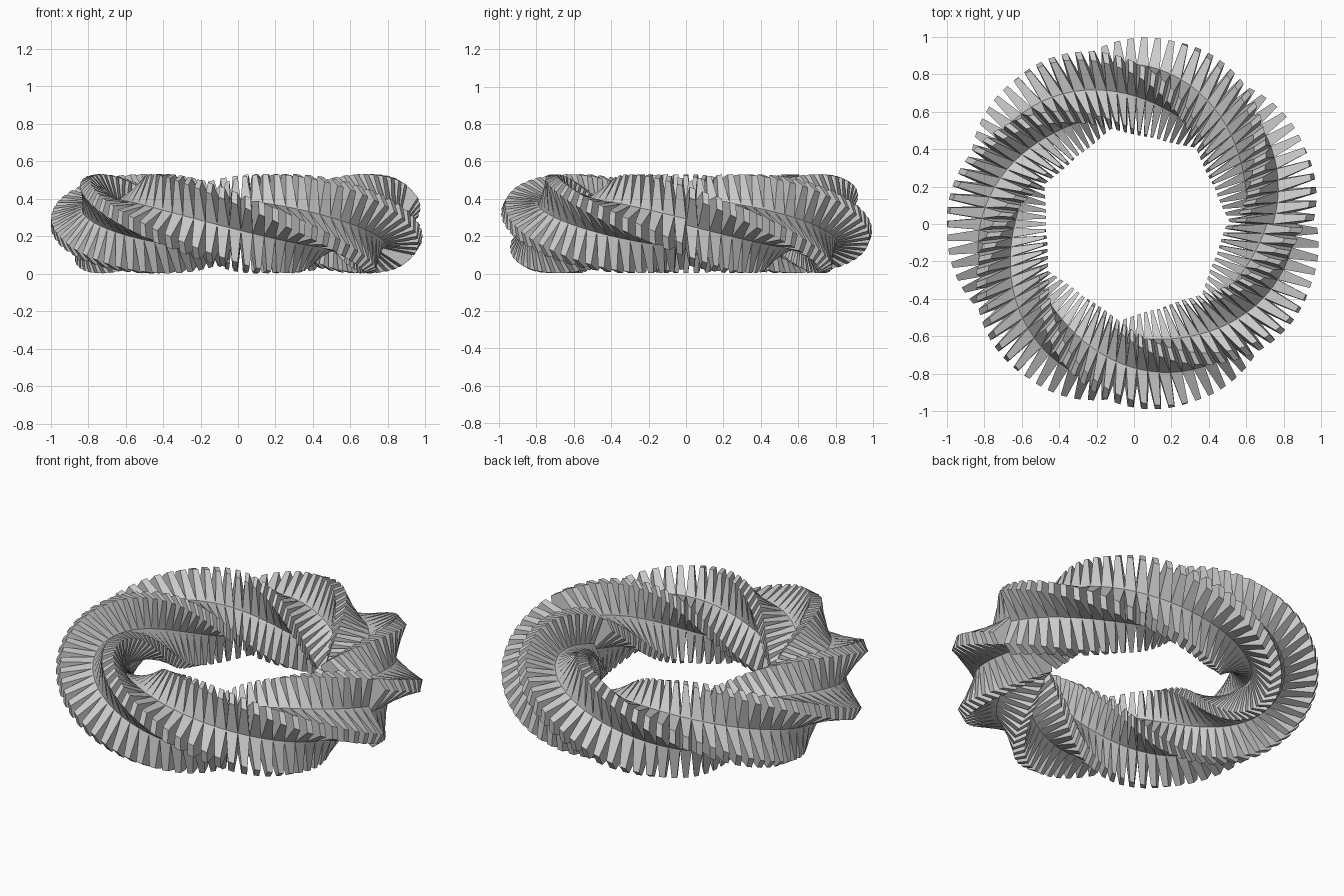
import bpy, bmesh, math

if "Cube" in bpy.data.objects:
    bpy.data.objects.remove(bpy.data.objects["Cube"])

R = 0.735             # ring radius
MID_Z = 0.267         # height of the ring's centre line
ARMS = 4              # spikes on each star
COUNT = 85            # stars around the ring
TURNS = 1.71          # twist of the star over the whole ring
START = math.radians(42)
CORE = 0.13           # radius of the star's valleys
TIP, TIP_W = 0.262, 0.037   # spike reach and half width of its end
TAPER = 0.45          # spike end thickness relative to its base


def place(bm, phi, rho, alpha):
    """Vertex at ring angle phi, tube radius rho, tube angle alpha (twisted)."""
    t = START + alpha - TURNS * phi
    r = R + rho * math.cos(t)
    return bm.verts.new((r * math.cos(phi), r * math.sin(phi), MID_Z + rho * math.sin(t)))


def add_star(bm, phi, half):
    """One square slice with a tapered spike pulled from each side."""
    step = 2 * math.pi / ARMS
    a, b = ([place(bm, phi + s * half, CORE, (i - 0.5) * step) for i in range(ARMS)]
            for s in (-1, 1))
    bm.faces.new(a)
    bm.faces.new(b[::-1])
    rho = math.hypot(TIP, TIP_W)
    d = math.atan2(TIP_W, TIP)
    for i in range(ARMS):
        j = (i + 1) % ARMS
        base = [a[i], a[j], b[j], b[i]]
        tip = [place(bm, phi + s * half * TAPER, rho, i * step + w * d)
               for s, w in ((-1, -1), (-1, 1), (1, 1), (1, -1))]
        bm.faces.new(tip)
        for k in range(4):
            m = (k + 1) % 4
            bm.faces.new((base[k], base[m], tip[m], tip[k]))


# twisted ring of spiked stars
bm = bmesh.new()
half = math.pi / COUNT
for n in range(COUNT):
    add_star(bm, (2 * n + 1) * half, half)
bmesh.ops.recalc_face_normals(bm, faces=bm.faces[:])
mesh = bpy.data.meshes.new("twisted_star_ring")
bm.to_mesh(mesh)
bm.free()

grey = bpy.data.materials.new("light grey")
grey.diffuse_color = (0.6, 0.6, 0.6, 1)
grey.use_nodes = True
grey.node_tree.nodes["Principled BSDF"].inputs["Base Color"].default_value = grey.diffuse_color
mesh.materials.append(grey)
ring = bpy.data.objects.new("twisted_star_ring", mesh)
bpy.context.collection.objects.link(ring)
